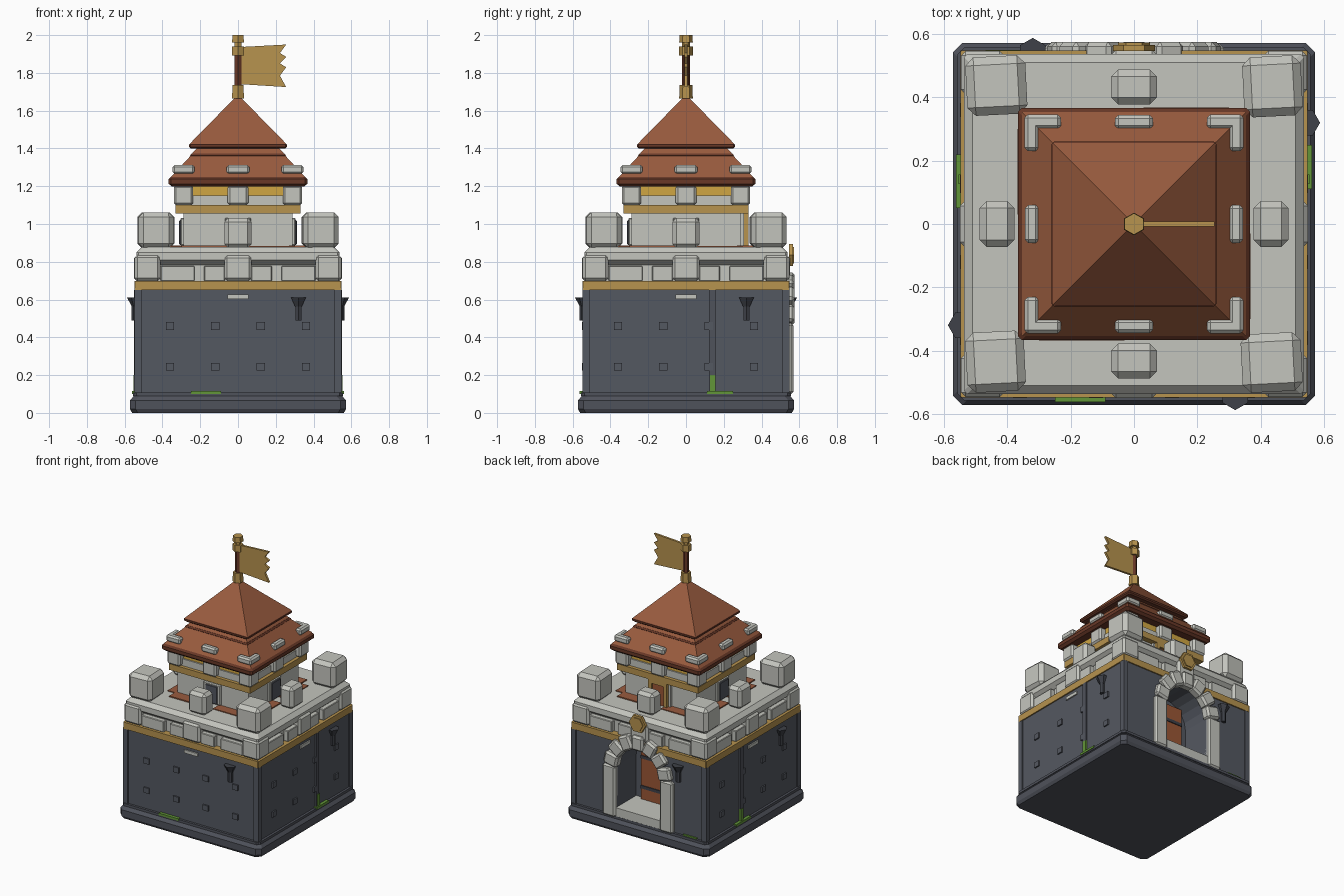
import bpy, bmesh
from math import pi, cos, sin
from mathutils import Matrix, Vector

if "Cube" in bpy.data.objects:
    bpy.data.objects.remove(bpy.data.objects["Cube"], do_unlink=True)


def material(name, *rgb):
    """Flat material from 0-255 display values, stored as linear."""
    col = [((c / 255 + 0.055) / 1.055) ** 2.4 for c in rgb] + [1]
    m = bpy.data.materials.new(name)
    m.use_nodes = True
    m.diffuse_color = col
    bsdf = m.node_tree.nodes["Principled BSDF"]
    bsdf.inputs["Base Color"].default_value = col
    bsdf.inputs["Roughness"].default_value = 0.9
    return m


STONE = material("pale stone", 196, 197, 190)
SLATE = material("slate wall", 84, 88, 97)
FOOT = material("dark slate", 79, 82, 91)
IRON = material("iron", 62, 65, 72)
GOLD = material("old gold", 183, 147, 78)
YELLOW = material("yellow plaster", 208, 166, 66)
ROOF = material("terracotta", 153, 91, 62)
EAVE = material("dark terracotta", 104, 56, 39)
WOOD = material("door wood", 154, 86, 53)
MOSS = material("moss", 98, 150, 56)
ALL = (0, 1, 2, 3)


def finish(name, bm, mat, sides=(0,)):
    """Copy the mesh around the tower by quarter turns and make the object."""
    geo = bm.verts[:] + bm.edges[:] + bm.faces[:]
    for k in sides[1:]:
        new = bmesh.ops.duplicate(bm, geom=geo)["geom"]
        vs = [v for v in new if isinstance(v, bmesh.types.BMVert)]
        bmesh.ops.rotate(bm, verts=vs, matrix=Matrix.Rotation((k - sides[0]) * pi / 2, 3, 'Z'))
    bmesh.ops.rotate(bm, verts=bm.verts, matrix=Matrix.Rotation(sides[0] * pi / 2, 3, 'Z'))
    bmesh.ops.recalc_face_normals(bm, faces=bm.faces)
    me = bpy.data.meshes.new(name)
    bm.to_mesh(me)
    bm.free()
    me.materials.append(mat)
    ob = bpy.data.objects.new(name, me)
    bpy.context.collection.objects.link(ob)
    return ob


def boxes(name, mat, specs, bevel=0.0, sides=(0,)):
    """Each spec is (x0, x1, y0, y1, z0, z1) with an optional turn."""
    bm = bmesh.new()
    for x0, x1, y0, y1, z0, z1, *turn in specs:
        mid = Vector((x0 + x1, y0 + y1, z0 + z1)) / 2
        mat4 = (Matrix.Translation(mid) @ Matrix.Rotation(turn[0] if turn else 0, 4, 'Z')
                @ Matrix.Diagonal((x1 - x0, y1 - y0, z1 - z0, 1)))
        bmesh.ops.create_cube(bm, size=1, matrix=mat4)
    if bevel:
        bmesh.ops.bevel(bm, geom=bm.edges[:], offset=bevel, segments=1, affect='EDGES')
    return finish(name, bm, mat, sides)


def stack(name, mat, profile, c=0.0):
    """Square tower form from (half width, z) steps with cut corners."""
    bm = bmesh.new()
    rings = []
    for h, z in profile:
        d = max(h - c, 0)
        pts = [(h, -d), (h, d), (d, h), (-d, h), (-h, d), (-h, -d), (-d, -h), (d, -h)]
        rings.append([bm.verts.new((x, y, z)) for x, y in pts])
    for a, b in zip(rings, rings[1:]):
        for i in range(8):
            j = (i + 1) % 8
            bm.faces.new((a[i], a[j], b[j], b[i]))
    bm.faces.new(rings[0])
    bm.faces.new(rings[-1])
    bmesh.ops.remove_doubles(bm, verts=bm.verts, dist=1e-5)
    return finish(name, bm, mat)


def prism(name, mat, pts, y0, y1):
    """Outline in x and z, pushed through y."""
    bm = bmesh.new()
    face = bm.faces.new([bm.verts.new((x, y0, z)) for x, z in pts])
    new = bmesh.ops.extrude_face_region(bm, geom=[face])["geom"]
    vs = [v for v in new if isinstance(v, bmesh.types.BMVert)]
    bmesh.ops.translate(bm, verts=vs, vec=(0, y1 - y0, 0))
    return finish(name, bm, mat)


def post(name, mat, r0, r1, z0, z1, x=0, y=0, sides=(0,)):
    """Six sided upright post, with a corner towards the front."""
    bm = bmesh.new()
    bmesh.ops.create_cone(bm, cap_ends=True, segments=6, radius1=r0, radius2=r1, depth=z1 - z0,
                          matrix=Matrix.Translation((x, y, (z0 + z1) / 2)))
    return finish(name, bm, mat, sides)


# Foot and main walls, with an arched recess through the back
stack("foot", FOOT, [(0.56, 0), (0.572, 0.02), (0.572, 0.065), (0.55, 0.092)], 0.03)
stack("plinth", FOOT, [(0.557, 0.09), (0.557, 0.108)], 0.02)
boxes("wall_body", SLATE, [(-0.54, 0.54, -0.54, 0.32, 0.1, 0.68)])
arch = [(0.18 * cos(i * pi / 10), 0.47 + 0.18 * sin(i * pi / 10)) for i in range(11)]
prism("wall_gate_side", SLATE, [(0.54, 0.1), (0.54, 0.68), (-0.54, 0.68), (-0.54, 0.1), (-0.18, 0.1)]
      + arch[::-1] + [(0.18, 0.1)], 0.32, 0.54)
boxes("corner_posts", SLATE, [(0.51, 0.548, -0.548, -0.51, 0.1, 0.66)], sides=ALL)
boxes("wall_studs", SLATE, [(x - 0.022, x + 0.022, -0.55, -0.53, z - 0.02, z + 0.02)
                            for x in (-0.36, -0.12, 0.12, 0.36) for z in (0.245, 0.46)], sides=(0, 1, 3))
boxes("wall_vents", STONE, [(-0.055, 0.055, -0.549, -0.53, 0.603, 0.626)], sides=(0, 1, 3))
stack("gold_wall_band", GOLD, [(0.549, 0.65), (0.549, 0.698)], 0.005)

# Torch brackets, drain pipes and moss
post("bracket_cups", IRON, 0.02, 0.046, 0.562, 0.612, 0.32, -0.542, ALL)
post("bracket_stems", IRON, 0.018, 0.018, 0.49, 0.565, 0.32, -0.545, ALL)
boxes("drain_pipes", FOOT, [(s * 0.538 - 0.012, s * 0.538 + 0.012, 0.122, 0.155, 0.1, 0.65) for s in (-1, 1)])
boxes("pipe_moss", MOSS, [(s * 0.54 - 0.014, s * 0.54 + 0.014, 0.127, 0.156, 0.1, 0.2) for s in (-1, 1)])
boxes("ground_moss", MOSS, [(-0.25, -0.09, -0.563, -0.53, 0.1, 0.115), (0.53, 0.562, 0.11, 0.25, 0.1, 0.115),
                            (-0.562, -0.53, 0.05, 0.22, 0.1, 0.115), (-0.47, -0.36, 0.53, 0.55, 0.1, 0.118)])

# Gate: pillars, arch stones, floor, door and crest
boxes("gate_pillars", STONE, [(s * 0.232 - 0.052, s * 0.232 + 0.052, 0.5, 0.568, 0.1, 0.475)
                              for s in (-1, 1)], 0.012)
for i in range(7):
    a = (i + 0.5) * pi / 7
    stone = boxes(f"arch_stone_{i + 1}", STONE, [(-0.054, 0.054, -0.035, 0.035, -0.047, 0.047)], 0.014)
    stone.matrix_world = (Matrix.Translation((0.22 * cos(a), 0.54, 0.47 + 0.22 * sin(a)))
                          @ Matrix.Rotation(-a, 4, 'Y'))
boxes("gate_floor", STONE, [(-0.18, 0.18, 0.32, 0.556, 0.09, 0.17)])
boxes("gate_door", WOOD, [(-0.125, 0.125, 0.31, 0.345, 0.17, 0.6)])
boxes("door_straps", IRON, [(-0.125, 0.125, 0.34, 0.351, z, z + 0.022) for z in (0.25, 0.47)])
hexagon = [(cos(i * pi / 3), sin(i * pi / 3)) for i in range(6)]
for part, r, y in (("crest_rim", 0.067, 0.566), ("crest_boss", 0.05, 0.573)):
    prism(part, GOLD, [(r * x, 0.835 + r * z) for x, z in hexagon], 0.546, y)

# Parapet with corbels and merlons; the slab has a sloping underside
stack("parapet_wall", STONE, [(0.5, 0.698), (0.5, 0.8)])
stack("parapet_slab", STONE, [(0.502, 0.782), (0.537, 0.81), (0.537, 0.85), (0.51, 0.878)], 0.01)
boxes("corner_corbels", STONE, [(0.41, 0.547, -0.547, -0.41, 0.698, 0.838)], 0.015, ALL)
boxes("middle_corbels", STONE, [(-0.072, 0.072, -0.55, -0.49, 0.698, 0.835)], 0.015, ALL)
boxes("small_corbels", STONE, [(a, b, -0.533, -0.49, 0.698, 0.778)
                               for a, b in ((-0.41, -0.23), (-0.18, -0.07), (0.07, 0.18), (0.23, 0.41))], 0.004, ALL)
boxes("corner_merlons", STONE, [(0.34, 0.53, -0.53, -0.345, 0.872, 1.062, 0.05)], 0.026, ALL)
boxes("middle_merlons", STONE, [(-0.072, 0.072, -0.488, -0.378, 0.872, 1.033)], 0.022, ALL)
boxes("deck_tiles", ROOF, [(-0.3, -0.03, -0.368, -0.27, 0.87, 0.886), (0.05, 0.3, -0.36, -0.27, 0.87, 0.884)],
      sides=ALL)

# Upper turret
stack("turret_body", STONE, [(0.289, 0.87), (0.289, 1.06)])
boxes("window_frames", STONE, [(-0.07, 0.07, -0.305, -0.28, 0.885, 1.033)], 0.006, (0, 1, 3))
boxes("turret_windows", SLATE, [(-0.048, 0.048, -0.312, -0.28, 0.89, 1.02)], 0.004, (0, 1, 3))
boxes("door_surround", STONE, [(-0.09, 0.09, 0.28, 0.308, 0.87, 1.056)])
boxes("turret_door", WOOD, [(-0.05, 0.05, 0.29, 0.316, 0.88, 1.03)])
boxes("turret_door_frame", GOLD, [(s * 0.0625 - 0.0125, s * 0.0625 + 0.0125, 0.3, 0.33, 0.88, 1.055)
                                  for s in (-1, 1)] + [(-0.05, 0.05, 0.3, 0.33, 1.03, 1.055)])
stack("gold_turret_band", GOLD, [(0.33, 1.055), (0.33, 1.1)])
stack("turret_sill", STONE, [(0.305, 1.1), (0.305, 1.15)])
stack("turret_frieze", YELLOW, [(0.295, 1.15), (0.295, 1.205)])
boxes("turret_corner_blocks", STONE, [(0.237, 0.34, -0.34, -0.237, 1.1, 1.205)], 0.012, ALL)
boxes("turret_middle_blocks", STONE, [(-0.055, 0.055, -0.34, -0.28, 1.1, 1.205)], 0.012, ALL)

# Two tier roof
stack("lower_eave", EAVE, [(0.35, 1.198), (0.367, 1.213), (0.367, 1.237), (0.35, 1.254)], 0.012)
stack("lower_roof", ROOF, [(0.354, 1.25), (0.252, 1.36)])
stack("roof_step_trim", EAVE, [(0.25, 1.355), (0.254, 1.362), (0.246, 1.372)])
stack("roof_neck", ROOF, [(0.246, 1.37), (0.215, 1.405)])
stack("upper_eave", EAVE, [(0.25, 1.4), (0.26, 1.408), (0.26, 1.42), (0.25, 1.43)], 0.008)
stack("upper_roof", ROOF, [(0.256, 1.424), (0, 1.685)])
boxes("roof_stones", STONE, [(-0.06, 0.06, -0.345, -0.3, 1.265, 1.313), (0.23, 0.346, -0.346, -0.3, 1.265, 1.313),
                             (0.3, 0.346, -0.346, -0.23, 1.265, 1.313)], 0.011, ALL)

# Flag pole and ragged flag
post("pole_socket", GOLD, 0.036, 0.034, 1.665, 1.735)
post("pole", EAVE, 0.02, 0.02, 1.73, 1.9)
post("pole_collar", GOLD, 0.036, 0.036, 1.892, 1.94)
post("pole_neck", GOLD, 0.02, 0.02, 1.93, 1.97)
post("pole_knob", GOLD, 0.036, 0.034, 1.96, 2.0)
prism("flag", GOLD, [(0.015, 1.74), (0.255, 1.725), (0.222, 1.785), (0.255, 1.83), (0.222, 1.85),
                     (0.255, 1.885), (0.222, 1.905), (0.255, 1.95), (0.015, 1.937)], -0.008, 0.008)
